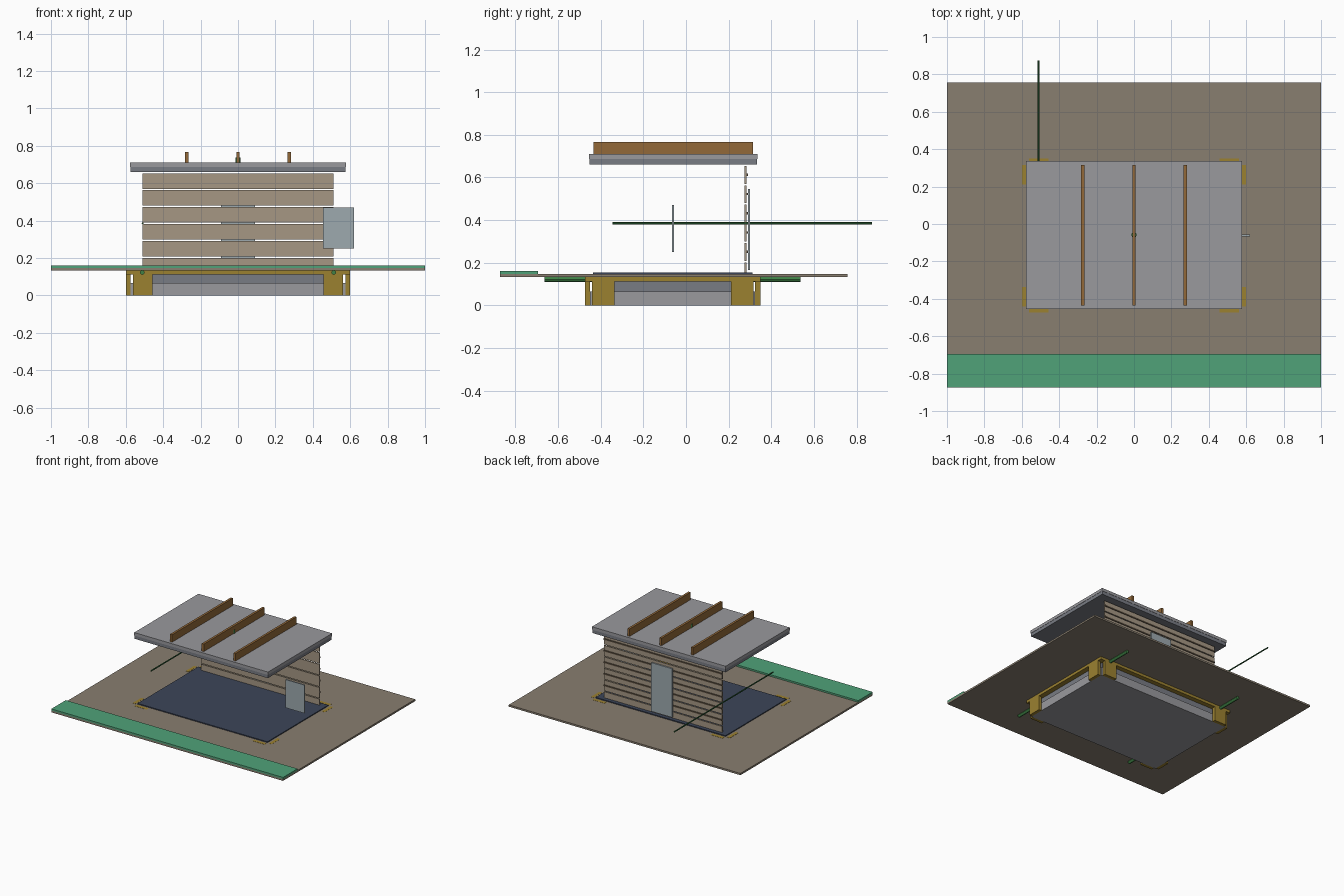
import bpy
import math

if "Cube" in bpy.data.objects:
    bpy.data.objects.remove(bpy.data.objects["Cube"])


def mat(name, r, g, b):
    m = bpy.data.materials.new(name)
    m.diffuse_color = (r, g, b, 1)
    m.use_nodes = True
    m.node_tree.nodes["Principled BSDF"].inputs["Base Color"].default_value = m.diffuse_color
    return m


EARTH = mat("earth", 0.25, 0.21, 0.16)
GRASS = mat("grass", 0.08, 0.36, 0.19)
GOLD = mat("gold", 0.33, 0.22, 0.03)
NAVY = mat("navy", 0.045, 0.06, 0.10)
WOOD = mat("wood", 0.29, 0.14, 0.04)
SIDING = mat("siding", 0.38, 0.31, 0.23)
BATTEN = mat("batten", 0.12, 0.09, 0.06)
GLASS = mat("glass", 0.34, 0.40, 0.43)
PIPE = mat("pipe", 0.05, 0.22, 0.06)
CABLE = mat("cable", 0.02, 0.10, 0.03)
STONE = mat("stone", 0.32, 0.32, 0.34)
SLATE = mat("slate", 0.19, 0.20, 0.23)


def box(name, x0, x1, y0, y1, z0, z1, m=None):
    bpy.ops.mesh.primitive_cube_add(size=1, location=((x0 + x1) / 2, (y0 + y1) / 2, (z0 + z1) / 2))
    o = bpy.context.object
    o.name = name
    o.scale = (x1 - x0, y1 - y0, z1 - z0)
    bpy.ops.object.transform_apply(location=False, rotation=False, scale=True)
    if m:
        o.data.materials.append(m)
    return o


def rod_y(name, x, z, y0, y1, r, m):
    bpy.ops.mesh.primitive_cylinder_add(vertices=12, radius=r, depth=y1 - y0,
                                        location=(x, (y0 + y1) / 2, z),
                                        rotation=(math.pi / 2, 0, 0))
    o = bpy.context.object
    o.name = name
    o.data.materials.append(m)
    bpy.ops.object.shade_smooth_by_angle()


CY = -0.0625  # centre line of the building in y

# Ground plate and grass strip
box("ground_plate", -1, 1, -0.873, 0.757, 0.133, 0.147, EARTH)
box("grass_strip", -1, 1, -0.873, -0.695, 0.147, 0.16, GRASS)

# Stepped foundation under the ground
box("foundation_lower", -0.575, 0.575, CY - 0.387, CY + 0.387, 0, 0.065, STONE)
box("foundation_upper", -0.56, 0.56, CY - 0.375, CY + 0.375, 0.065, 0.112, SLATE)
box("sill_frame", -0.6, 0.6, CY - 0.412, CY + 0.412, 0.112, 0.135, GOLD)

# Pair of guard panels at each foundation corner
for sx in (-1, 1):
    for sy in (-1, 1):
        xa, xb = sorted((sx * 0.457, sx * 0.562))
        ya, yb = sorted((CY + sy * 0.387, CY + sy * 0.412))
        box("corner_panel_end", xa, xb, ya, yb, 0, 0.148, GOLD)
        xa, xb = sorted((sx * 0.575, sx * 0.6))
        ya, yb = sorted((CY + sy * 0.274, CY + sy * 0.379))
        box("corner_panel_side", xa, xb, ya, yb, 0, 0.148, GOLD)
    # Drain pipe below the plate
    rod_y("drain_pipe", sx * 0.512, 0.122, -0.663, 0.538, 0.012, PIPE)

# Floor
box("floor", -0.56, 0.56, -0.437, 0.313, 0.14, 0.154, NAVY)

# Back wall of horizontal boards, thin battens behind
pitch = 0.0903
for i in range(6):
    z = 0.118 + i * pitch
    box("wall_board", -0.51, 0.51, 0.275, 0.284, max(z, 0.152), min(z + 0.083, 0.662), SIDING)
    if i:
        box("wall_batten", -0.51, 0.51, 0.284, 0.29, z + 0.038, z + 0.048, BATTEN)

# Back door and side window panel
box("door", -0.09, 0.09, 0.29, 0.30, 0.165, 0.545, GLASS)
box("window_panel", 0.455, 0.62, -0.066, -0.057, 0.25, 0.47, GLASS)

# Long cable along the left side
rod_y("side_cable", -0.51, 0.385, -0.345, 0.873, 0.005, CABLE)

# Roof in two layers, with beams and a small cap
box("roof_lower", -0.575, 0.575, -0.453, 0.334, 0.66, 0.686, SLATE)
box("roof_upper", -0.577, 0.577, -0.455, 0.336, 0.686, 0.709, STONE)
for x in (-0.274, 0, 0.274):
    box("roof_beam", x - 0.009, x + 0.009, -0.435, 0.315, 0.705, 0.767, WOOD)
bpy.ops.mesh.primitive_cylinder_add(vertices=16, radius=0.014, depth=0.028, location=(0, -0.058, 0.722))
bpy.context.object.name = "roof_vent"
bpy.context.object.data.materials.append(PIPE)
